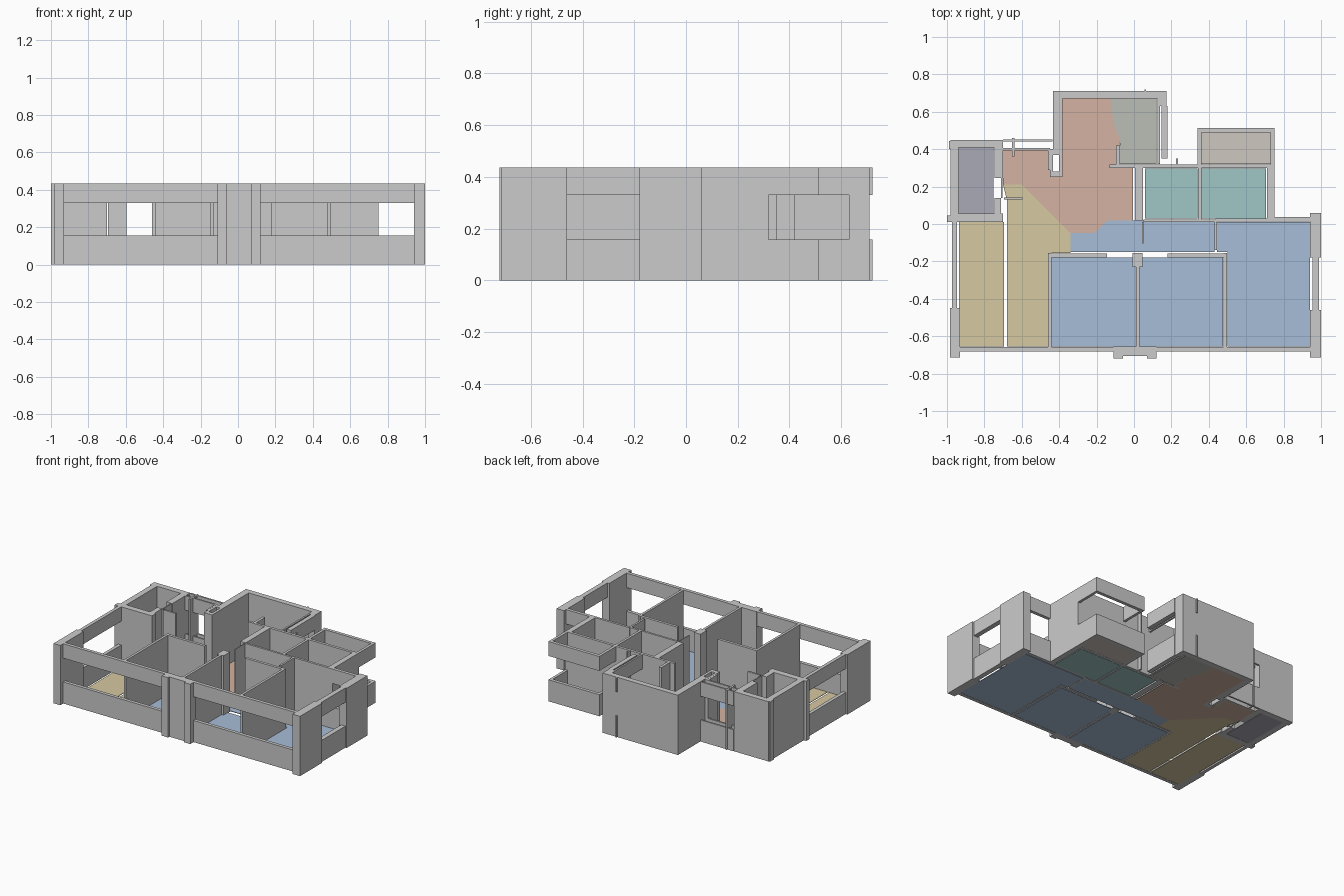
import bpy, bmesh

H, SILL, HEAD = 0.435, 0.157, 0.33   # wall height, window sill and window head


def prism(name, pts, z0, z1, mat=None):
    """Extrude a plan outline from z0 to z1."""
    bm = bmesh.new()
    face = bm.faces.new([bm.verts.new((x, y, z0)) for x, y in pts])
    ext = bmesh.ops.extrude_face_region(bm, geom=[face])
    for v in ext["geom"]:
        if isinstance(v, bmesh.types.BMVert):
            v.co.z = z1
    bmesh.ops.recalc_face_normals(bm, faces=bm.faces[:])
    me = bpy.data.meshes.new(name)
    bm.to_mesh(me)
    bm.free()
    ob = bpy.data.objects.new(name, me)
    bpy.context.collection.objects.link(ob)
    if mat:
        me.materials.append(mat)
    return ob


def rect(x0, x1, y0, y1):
    return [(x0, y0), (x1, y0), (x1, y1), (x0, y1)]


def wall(name, *plan):
    prism(name, rect(*plan), 0, H)


def window(name, *plan):
    prism(name + "_sill", rect(*plan), 0, SILL)
    prism(name + "_lintel", rect(*plan), HEAD, H)


def paint(name, *rgb):
    m = bpy.data.materials.new(name)
    m.diffuse_color = (*rgb, 1)
    return m


def floor(name, mat, pts):
    prism(name, pts, 0, 0.004, mat)


# Front facade: corner pillars, centre pier and two long window bands
wall("front_left_pillar", -0.985, -0.93, -0.715, -0.45)
wall("front_centre_pier", -0.06, 0.07, -0.705, -0.655)
wall("centre_pier_left", -0.11, -0.06, -0.72, -0.655)
wall("centre_pier_right", 0.07, 0.12, -0.72, -0.655)
window("front_left_window", -0.93, -0.11, -0.682, -0.657)
window("front_right_window", 0.12, 0.94, -0.682, -0.657)

# Right facade with one window
wall("right_wall_front", 0.94, 1.0, -0.715, -0.46)
wall("right_wall_back", 0.94, 1.0, -0.18, 0.06)
window("right_window", 0.955, 0.99, -0.46, -0.18)
window("bedroom_back_window", 0.75, 0.94, 0.013, 0.037)

# Left facade
window("left_window", -0.972, -0.947, -0.45, 0.01)

# Closed shaft room at the back left
wall("shaft_left", -0.98, -0.937, 0.01, 0.45)
wall("shaft_back", -0.937, -0.7, 0.408, 0.45)
wall("shaft_front", -0.937, -0.7, 0.01, 0.055)
wall("shaft_right_front", -0.747, -0.71, 0.055, 0.14)
wall("shaft_right_back", -0.747, -0.7, 0.245, 0.408)
wall("shaft_door", -0.711, -0.703, 0.14, 0.245)
wall("shaft_edge_front", -1.0, -0.98, 0.01, 0.045)
wall("shaft_edge_back", -0.99, -0.98, 0.40, 0.445)

# Double window next to the shaft room
window("entry_outer_window", -0.7, -0.435, 0.44, 0.452)
window("entry_inner_window", -0.7, -0.45, 0.393, 0.405)
for i, (x, y0, y1) in enumerate([(-0.645, 0.36, 0.46), (-0.455, 0.29, 0.405)]):
    wall(f"window_post_{i}", x - 0.006, x + 0.006, y0, y1)

# Small duct
wall("duct_left", -0.448, -0.432, 0.25, 0.40)
wall("duct_right", -0.402, -0.383, 0.25, 0.40)
wall("duct_front", -0.432, -0.402, 0.25, 0.28)
wall("duct_back", -0.432, -0.402, 0.37, 0.40)

# Back wing
wall("wing_left", -0.432, -0.383, 0.40, 0.71)
wall("wing_back", -0.432, 0.175, 0.67, 0.71)
window("wing_inner_window", 0.125, 0.138, 0.32, 0.67)
window("wing_outer_window", 0.147, 0.18, 0.35, 0.63)
wall("wing_corner", 0.125, 0.175, 0.63, 0.67)
window("wing_edge", 0.055, 0.065, 0.71, 0.72)
wall("wing_partition", -0.095, -0.075, 0.30, 0.42)
wall("wing_front", -0.13, 0.135, 0.30, 0.318)

# Wet rooms and balcony
wall("wet_left", 0.005, 0.048, 0.02, 0.31)
wall("wet_back", 0.048, 0.75, 0.299, 0.319)
wall("wet_back_post", 0.225, 0.235, 0.319, 0.35)
wall("wet_divider", 0.342, 0.36, 0.02, 0.30)
wall("wet_right", 0.71, 0.75, 0.02, 0.30)
wall("wet_front_left", 0.05, 0.435, 0.01, 0.025)
wall("wet_front_right", 0.435, 0.75, 0.013, 0.03)
window("balcony_back", 0.34, 0.75, 0.488, 0.512)
window("balcony_left", 0.34, 0.36, 0.319, 0.488)
window("balcony_right", 0.73, 0.75, 0.319, 0.488)

# Bedroom partitions
for n, x, y1 in [("left", -0.45, -0.155), ("middle", 0.02, -0.155), ("right", 0.488, -0.155)]:
    wall(f"{n}_bedroom_wall", x - 0.009, x + 0.009, -0.657, y1)
wall("left_corridor_wall", -0.459, -0.145, -0.178, -0.158)
wall("right_corridor_wall", 0.18, 0.497, -0.178, -0.158)
wall("corridor_column", -0.008, 0.045, -0.23, -0.155)
wall("corridor_end", 0.43, 0.444, -0.14, 0.02)
wall("corridor_door", 0.044, 0.05, -0.105, 0.01)
wall("living_stub", -0.695, -0.595, 0.13, 0.143)

# Coloured floors
blue = paint("blue_floor", 0.39, 0.51, 0.68)
tan = paint("tan_floor", 0.67, 0.58, 0.35)
clay = paint("clay_floor", 0.66, 0.45, 0.36)
teal = paint("teal_floor", 0.35, 0.57, 0.57)
sage = paint("sage_floor", 0.50, 0.52, 0.47)
sand = paint("sand_floor", 0.61, 0.57, 0.52)
slate = paint("slate_floor", 0.40, 0.40, 0.47)

floor("left_bedroom_floor", blue, rect(-0.44, 0.008, -0.655, -0.18))
floor("middle_bedroom_floor", blue, rect(0.03, 0.475, -0.655, -0.18))
floor("right_bedroom_floor", blue, rect(0.5, 0.94, -0.655, 0.01))
floor("bedroom_entry_floor", blue, rect(0.445, 0.5, -0.15, 0.01))
floor("corridor_floor", blue, [(-0.34, -0.15), (0.43, -0.15), (0.43, 0.01), (0.0, 0.02),
                               (-0.14, 0.02), (-0.21, -0.048), (-0.34, -0.048)])
floor("sunroom_floor", tan, rect(-0.935, -0.694, -0.655, 0.01))
floor("living_floor", tan, [(-0.68, -0.655), (-0.46, -0.655), (-0.46, -0.155), (-0.34, -0.155),
                            (-0.34, -0.048), (-0.6, 0.21), (-0.7, 0.21), (-0.68, 0.13)])
floor("hall_floor", clay, [(-0.34, -0.048), (-0.21, -0.048), (-0.14, 0.02), (-0.005, 0.02),
                           (-0.005, 0.3), (-0.085, 0.3), (-0.075, 0.45), (-0.11, 0.54),
                           (-0.127, 0.67), (-0.383, 0.67), (-0.383, 0.25), (-0.45, 0.25),
                           (-0.45, 0.393), (-0.7, 0.393), (-0.7, 0.21), (-0.6, 0.21)])
floor("wing_side_floor", sage, [(-0.075, 0.32), (0.12, 0.32), (0.12, 0.67), (-0.127, 0.67),
                                (-0.11, 0.54), (-0.075, 0.45)])
floor("left_wet_floor", teal, rect(0.06, 0.34, 0.03, 0.297))
floor("right_wet_floor", teal, rect(0.362, 0.705, 0.03, 0.297))
floor("balcony_floor", sand, rect(0.36, 0.73, 0.32, 0.488))
floor("shaft_floor", slate, rect(-0.937, -0.75, 0.057, 0.408))
